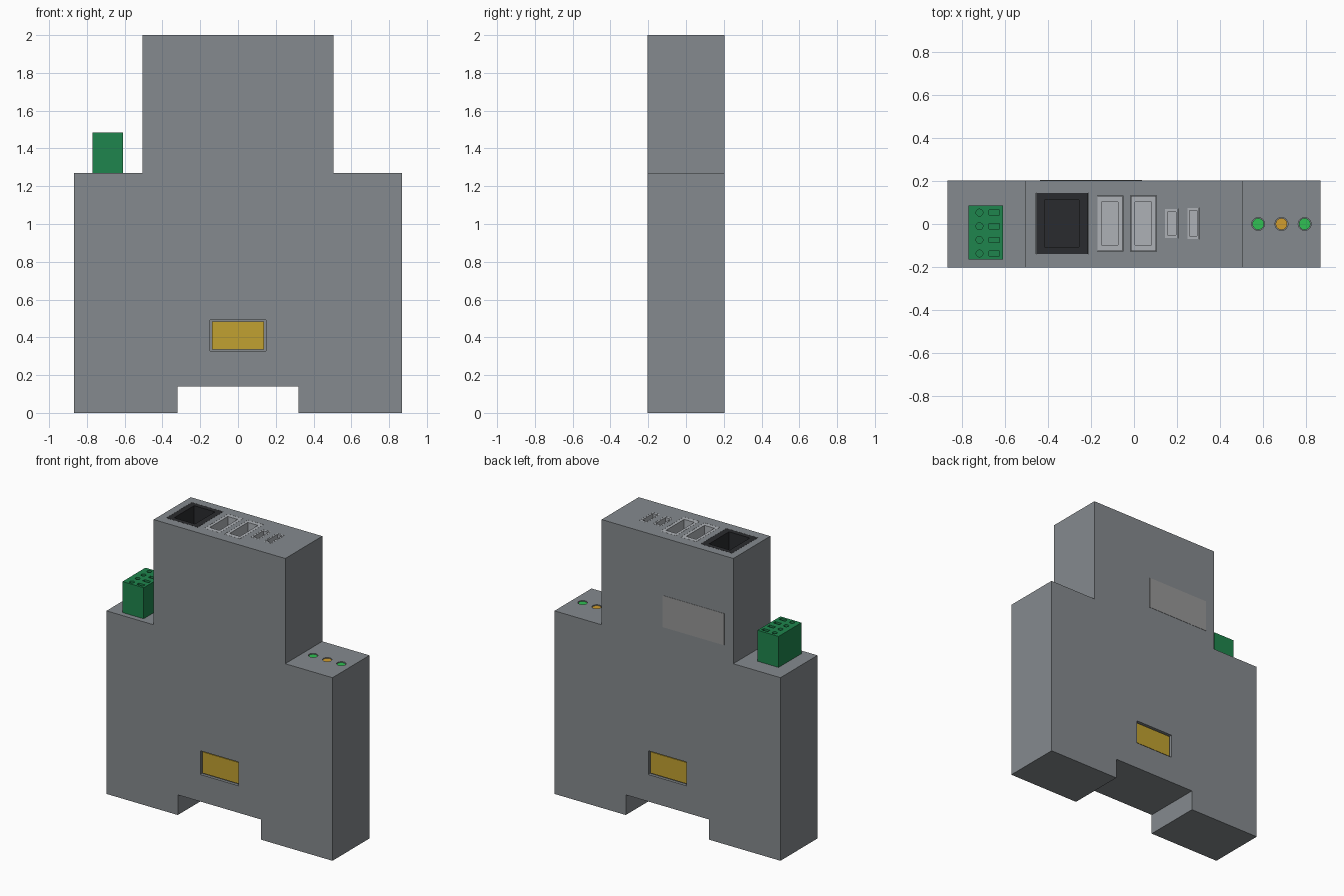
import bpy, bmesh
from mathutils import Matrix, Vector

if "Cube" in bpy.data.objects:
    bpy.data.objects.remove(bpy.data.objects["Cube"])

D = 0.203          # half depth of the housing
TOP, STEP = 2.0, 1.27


def material(name, rgb):
    m = bpy.data.materials.new(name)
    m.diffuse_color = (*[(c / 255) ** 2.2 for c in rgb], 1)
    m.use_nodes = True
    m.node_tree.nodes["Principled BSDF"].inputs["Base Color"].default_value = m.diffuse_color
    return m


GREY = material("housing_grey", (132, 137, 141))
LIGHT = material("metal_light_grey", (172, 176, 181))
BLACK = material("socket_black", (46, 47, 50))
GOLD = material("contact_gold", (192, 160, 52))
GREEN = material("terminal_green", (36, 132, 78))
LED_GREEN = material("led_green", (52, 190, 84))
LED_AMBER = material("led_amber", (208, 156, 50))
LABEL = material("label_grey", (150, 150, 150))


def box(bm, x0, x1, y0, y1, z0, z1):
    centre = Vector((x0 + x1, y0 + y1, z0 + z1)) / 2
    bmesh.ops.create_cube(bm, size=1, matrix=Matrix.Translation(centre)
                          @ Matrix.Diagonal((x1 - x0, y1 - y0, z1 - z0, 1)))


def disc(bm, x, y, r, z0, z1):
    bmesh.ops.create_cone(bm, cap_ends=True, segments=32, radius1=r, radius2=r, depth=z1 - z0,
                          matrix=Matrix.Translation((x, y, (z0 + z1) / 2)))


def finish(bm, name, mat=None):
    bmesh.ops.recalc_face_normals(bm, faces=bm.faces[:])
    me = bpy.data.meshes.new(name)
    bm.to_mesh(me)
    bm.free()
    ob = bpy.data.objects.new(name, me)
    bpy.context.collection.objects.link(ob)
    if mat:
        me.materials.append(mat)
    return ob


def make(name, mat, shape, *args):
    bm = bmesh.new()
    shape(bm, *args)
    return finish(bm, name, mat)


def cut(ob, cutter_bm):
    cutter = finish(cutter_bm, "cutter")
    cutter.hide_render = True
    mod = ob.modifiers.new("cut", 'BOOLEAN')
    mod.operation, mod.solver, mod.object = 'DIFFERENCE', 'EXACT', cutter
    bpy.context.view_layer.objects.active = ob
    bpy.ops.object.modifier_apply(modifier=mod.name)
    bpy.data.objects.remove(cutter)


# Housing: stepped outline with a rail notch underneath, extruded in depth
half = [(0.32, 0.14), (0.32, 0), (0.867, 0), (0.867, STEP), (0.505, STEP), (0.505, TOP)]
outline = half + [(-x, z) for x, z in reversed(half)]
bm = bmesh.new()
face = bm.faces.new([bm.verts.new((x, -D, z)) for x, z in outline])
ext = bmesh.ops.extrude_face_region(bm, geom=[face])
bmesh.ops.translate(bm, vec=(0, 2 * D, 0),
                    verts=[v for v in ext["geom"] if isinstance(v, bmesh.types.BMVert)])
housing = finish(bm, "housing", GREY)

# Sockets: outer rectangle, inner opening, depth of opening
sockets = [
    ("network_socket", BLACK, (-0.455, -0.212, -0.14, 0.145), (-0.415, -0.255, -0.107, 0.112), 0.2),
    ("large_socket_1", LIGHT, (-0.17, -0.052, -0.127, 0.132), (-0.15, -0.074, -0.097, 0.102), 0.15),
    ("large_socket_2", LIGHT, (-0.016, 0.104, -0.127, 0.132), (0.004, 0.082, -0.097, 0.102), 0.15),
    ("small_socket_1", LIGHT, (0.144, 0.206, -0.066, 0.07), (0.155, 0.194, -0.052, 0.056), 0.1),
    ("small_socket_2", LIGHT, (0.248, 0.304, -0.07, 0.075), (0.258, 0.293, -0.056, 0.062), 0.1),
]
leds = [("led_1", LED_GREEN, 0.577), ("led_2", LED_AMBER, 0.685), ("led_3", LED_GREEN, 0.793)]

# Pockets in the housing for sockets, lamps and side contacts
bm = bmesh.new()
for _, _, outer, _, depth in sockets:
    box(bm, *outer, TOP - depth - 0.03, TOP + 0.1)
for _, _, x in leds:
    disc(bm, x, 0, 0.03, STEP - 0.02, STEP + 0.1)
for y0, y1 in ((-D - 0.1, -D + 0.02), (D - 0.02, D + 0.1)):
    box(bm, -0.147, 0.147, y0, y1, 0.327, 0.492)
cut(housing, bm)

# Socket shells with open centres
for name, mat, (x0, x1, y0, y1), inner, depth in sockets:
    g = 0.001
    shell = make(name, mat, box, x0 + g, x1 - g, y0 + g, y1 - g, TOP - depth - 0.029, TOP)
    bm = bmesh.new()
    box(bm, *inner, TOP - depth, TOP + 0.1)
    cut(shell, bm)

# Status lamps
for name, mat, x in leds:
    make(name, mat, disc, x, 0, 0.027, STEP - 0.025, STEP - 0.005)

# Gold contact plates, front and back
for side, s in (("front", -1), ("back", 1)):
    ys = sorted((s * (D - 0.025), s * (D - 0.01)))
    make("contact_plate_" + side, GOLD, box, -0.138, 0.138, *ys, 0.336, 0.483)

# Label on the back
make("back_label", LABEL, box, -0.436, 0.038, D - 0.005, D + 0.002, 1.38, 1.60)

# Terminal block with four rows of screw and wire openings
terminal = make("terminal_block", GREEN, box, -0.77, -0.608, -0.166, 0.085, STEP, 1.485)
bm = bmesh.new()
for i in range(4):
    y = 0.053 - 0.0633 * i
    disc(bm, -0.718, y, 0.016, 1.435, 1.55)
    box(bm, -0.673, -0.626, y - 0.012, y + 0.012, 1.405, 1.55)
cut(terminal, bm)
